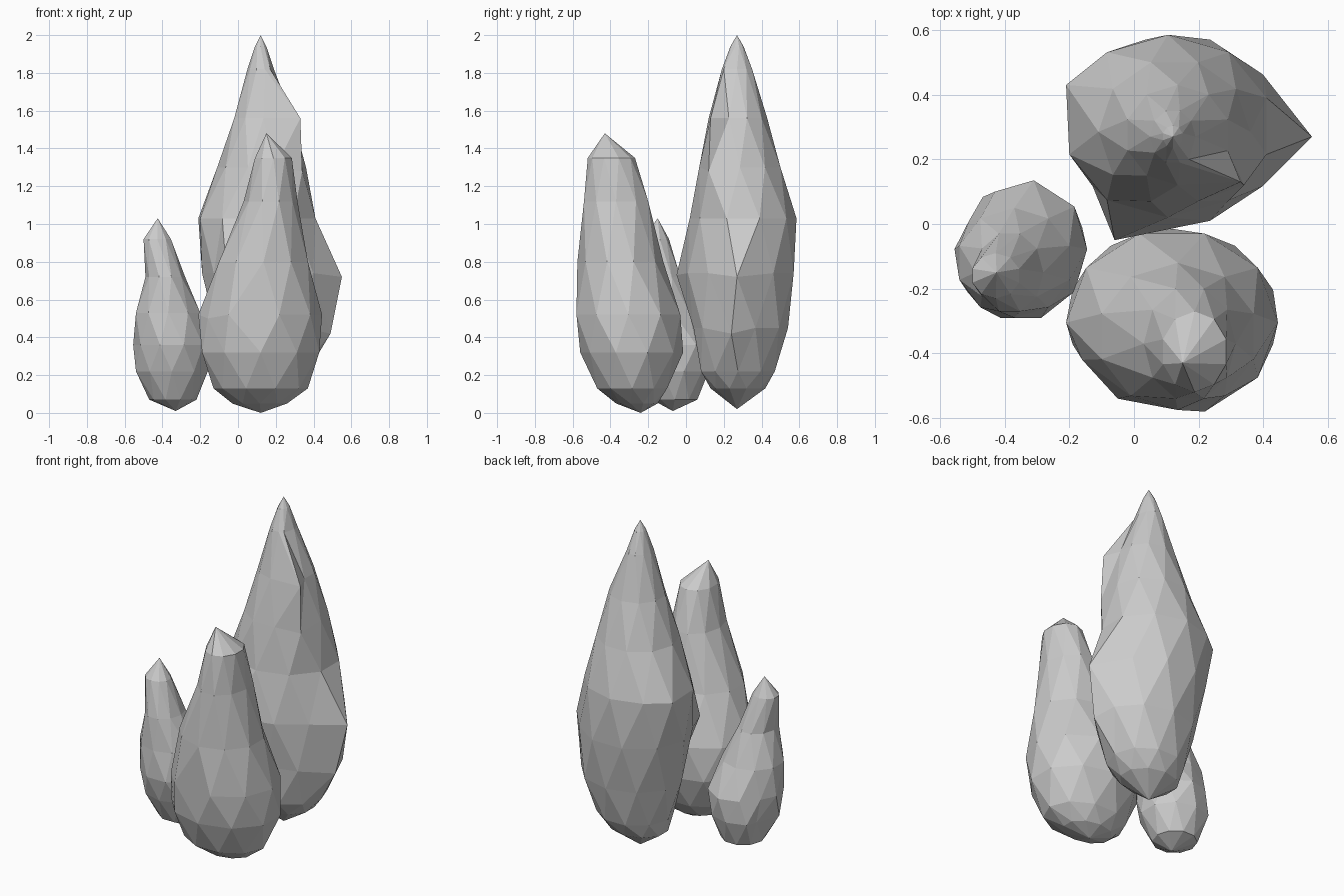
import bpy, bmesh
from math import sin, cos, pi
from mathutils import Vector


def rock(name, bottom, tip, rings, pulls=(), turn=0.0, sides=10):
    """Faceted shard: staggered rings (z, xmin, xmax, ymin, ymax) between two points."""
    bm = bmesh.new()
    low, high = bm.verts.new(bottom), bm.verts.new(tip)
    loops = []
    for k, (z, x0, x1, y0, y1) in enumerate(rings):
        angles = [2 * pi * (i + turn + 0.5 * (k % 2)) / sides for i in range(sides)]
        sx = max(abs(cos(a)) for a in angles)
        sy = max(abs(sin(a)) for a in angles)
        loops.append([bm.verts.new(((x0 + x1) / 2 + (x1 - x0) / 2 * cos(a) / sx,
                                    (y0 + y1) / 2 + (y1 - y0) / 2 * sin(a) / sy, z))
                      for a in angles])
    # Corners that stick out of the regular outline
    for p in pulls:
        v = min((v for loop in loops for v in loop), key=lambda v: (v.co - Vector(p)).length)
        v.co = p
    for i in range(sides):
        j = (i + 1) % sides
        bm.faces.new((low, loops[0][j], loops[0][i]))
        bm.faces.new((high, loops[-1][i], loops[-1][j]))
        for k in range(len(loops) - 1):
            a, b = loops[k], loops[k + 1]
            if k % 2 == 0:
                bm.faces.new((a[i], a[j], b[i]))
                bm.faces.new((a[j], b[j], b[i]))
            else:
                bm.faces.new((a[i], b[j], b[i]))
                bm.faces.new((a[i], a[j], b[j]))
    # Merge nearly flat triangles into larger facets
    bmesh.ops.dissolve_limit(bm, angle_limit=0.2, verts=bm.verts, edges=bm.edges)
    bmesh.ops.recalc_face_normals(bm, faces=bm.faces)
    me = bpy.data.meshes.new(name)
    bm.to_mesh(me)
    bm.free()
    ob = bpy.data.objects.new(name, me)
    bpy.context.collection.objects.link(ob)
    return ob


# Tall shard at the back
rock("tall_rock", (0.12, 0.27, 0.02), (0.12, 0.27, 2.0), [
    (0.13, -0.04, 0.29, 0.13, 0.42),
    (0.22, -0.07, 0.37, 0.08, 0.47),
    (0.45, -0.12, 0.45, 0.04, 0.54),
    (0.74, -0.19, 0.46, 0.01, 0.57),
    (1.03, -0.20, 0.41, 0.02, 0.585),
    (1.30, -0.11, 0.36, 0.07, 0.50),
    (1.56, -0.02, 0.29, 0.12, 0.43),
    (1.82, 0.05, 0.19, 0.19, 0.35),
    (1.94, 0.09, 0.15, 0.235, 0.305),
], [(0.55, 0.27, 0.72), (0.49, 0.24, 0.42), (-0.06, -0.05, 0.73), (-0.21, 0.43, 1.03),
    (0.33, 0.13, 1.56), (0.34, 0.12, 1.28), (0.17, 0.20, 1.82)], turn=0.5)

# Medium shard at the front, leaning forward
rock("front_rock", (0.12, -0.24, 0.0), (0.15, -0.43, 1.48), [
    (0.05, -0.03, 0.26, -0.37, -0.15),
    (0.13, -0.13, 0.37, -0.47, -0.10),
    (0.32, -0.19, 0.43, -0.56, -0.015),
    (0.52, -0.21, 0.445, -0.58, -0.03),
    (0.80, -0.10, 0.37, -0.575, -0.12),
    (1.12, 0.03, 0.315, -0.54, -0.20),
    (1.35, 0.09, 0.285, -0.52, -0.27),
], [(-0.16, -0.42, 0.5), (-0.05, -0.54, 0.52)], turn=0.5)

# Small shard on the left
rock("small_rock", (-0.33, -0.07, 0.01), (-0.425, -0.15, 1.03), [
    (0.07, -0.47, -0.22, -0.18, 0.06),
    (0.22, -0.54, -0.16, -0.26, 0.12),
    (0.36, -0.555, -0.145, -0.29, 0.135),
    (0.53, -0.54, -0.20, -0.29, 0.05),
    (0.72, -0.49, -0.28, -0.27, -0.03),
    (0.92, -0.50, -0.355, -0.23, -0.09),
], [(-0.51, 0.01, 0.36), (-0.43, 0.10, 0.36), (-0.31, 0.135, 0.36), (-0.49, 0.02, 0.22)])
